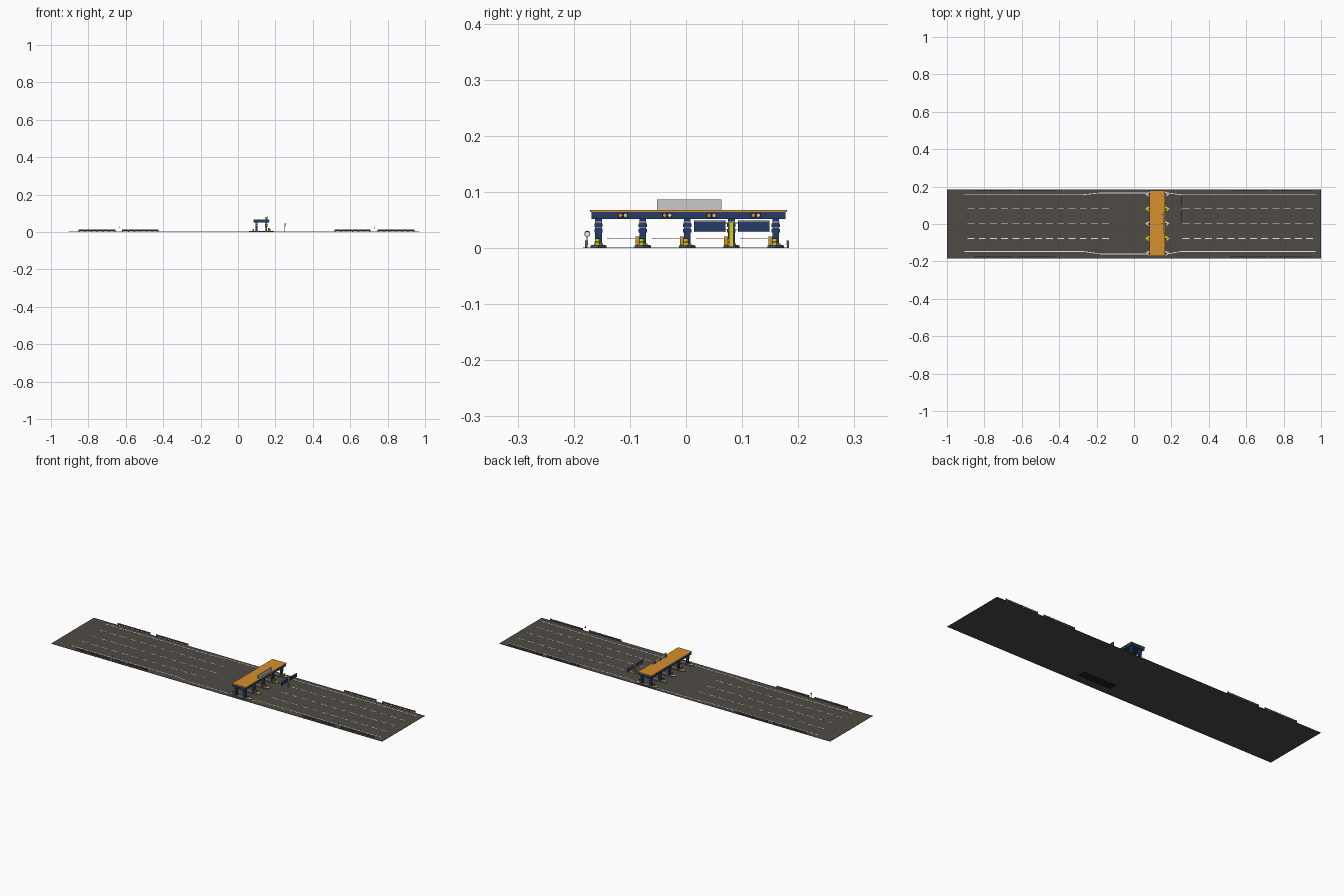
import bpy, bmesh, math
from mathutils import Matrix

if "Cube" in bpy.data.objects:
    bpy.data.objects.remove(bpy.data.objects["Cube"])

def mat(name, r, g, b):
    m = bpy.data.materials.new(name)
    m.diffuse_color = (r, g, b, 1)
    m.use_nodes = True
    m.node_tree.nodes["Principled BSDF"].inputs["Base Color"].default_value = m.diffuse_color
    return m

ASPHALT = mat("asphalt", 0.078, 0.070, 0.060)
WHITE = mat("white_paint", 0.80, 0.80, 0.78)
ORANGE = mat("roof_orange", 0.66, 0.28, 0.025)
NAVY = mat("navy", 0.018, 0.045, 0.14)
GREY = mat("light_grey", 0.58, 0.60, 0.60)
CONCRETE = mat("concrete", 0.13, 0.13, 0.125)
BLACK = mat("black", 0.012, 0.012, 0.012)
YELLOW = mat("yellow", 0.70, 0.62, 0.01)
RED = mat("red", 0.55, 0.03, 0.02)

def finish(name, bm, m):
    bmesh.ops.recalc_face_normals(bm, faces=bm.faces)
    me = bpy.data.meshes.new(name)
    bm.to_mesh(me)
    bm.free()
    me.materials.append(m)
    o = bpy.data.objects.new(name, me)
    bpy.context.collection.objects.link(o)
    return o

def boxes(name, m, spans):
    """One object out of boxes given as (x0, x1, y0, y1, z0, z1)."""
    bm = bmesh.new()
    for x0, x1, y0, y1, z0, z1 in spans:
        t = Matrix.Translation(((x0 + x1) / 2, (y0 + y1) / 2, (z0 + z1) / 2))
        bmesh.ops.create_cube(bm, size=1, matrix=t @ Matrix.Diagonal((x1 - x0, y1 - y0, z1 - z0, 1)))
    return finish(name, bm, m)

def cyl(name, m, x, y, z, r, h, axis='Z', seg=12):
    rot = Matrix.Rotation(math.pi / 2, 4, 'Y') if axis == 'X' else Matrix()
    bm = bmesh.new()
    bmesh.ops.create_cone(bm, cap_ends=True, segments=seg, radius1=r, radius2=r, depth=h,
                          matrix=Matrix.Translation((x, y, z)) @ rot)
    return finish(name, bm, m)

def prism(name, m, outline, z0, z1):
    """Extrude an xy outline from z0 to z1."""
    bm = bmesh.new()
    f = bm.faces.new([bm.verts.new((x, y, z0)) for x, y in outline])
    g = bmesh.ops.extrude_face_region(bm, geom=[f])
    bmesh.ops.translate(bm, vec=(0, 0, z1 - z0), verts=[v for v in g['geom'] if isinstance(v, bmesh.types.BMVert)])
    return finish(name, bm, m)

TOP = 0.0015
PAINT = TOP + 0.0006
CX = 0.125                                   # plaza centre along the road
ISLANDS = [0.002 + 0.079 * k for k in (-2, -1, 0, 1, 2)]
LANES = [(a + b) / 2 for a, b in zip(ISLANDS, ISLANDS[1:])]

# road and the buried pad below the first lane
boxes("road", ASPHALT, [(-1, 1, -0.184, 0.184, 0.0003, TOP)])
boxes("lane_pad", BLACK, [(0.03, 0.23, LANES[0] - 0.024, LANES[0] + 0.024, 0, 0.001)])

# dashed lane lines
dashes = []
for y in ISLANDS[1:4]:
    for start, end in ((-0.89, -0.12), (0.26, 0.99)):
        x = start
        while x < end - 0.01:
            dashes.append((x, min(x + 0.037, end), y - 0.002, y + 0.002, TOP - 0.0005, PAINT))
            x += 0.06
boxes("lane_dashes", WHITE, dashes)

# edge lines that widen around the plaza
for name, y0, y1 in (("edge_line_back", 0.157, 0.166), ("edge_line_front", -0.147, -0.160)):
    path = [(-0.906, y0), (-0.27, y0), (-0.18, y1), (0.18, y1), (0.25, y0), (0.97, y0)]
    prism(name, WHITE, [(x, y - 0.002) for x, y in path] + [(x, y + 0.002) for x, y in reversed(path)],
          TOP - 0.0005, PAINT)

# islands with everything standing on them
for i, y in enumerate(ISLANDS):
    w = 0.0145
    nose = lambda s, inset: [(CX + s * 0.042, y - w + inset), (CX + s * (0.056 - inset), y - w * 0.6),
                             (CX + s * (0.067 - inset), y), (CX + s * (0.056 - inset), y + w * 0.6),
                             (CX + s * 0.042, y + w - inset)]
    prism("island", CONCRETE, nose(-1, 0) + nose(1, 0)[::-1], TOP - 0.0005, 0.005)
    for s in (-1, 1):
        prism("island_nose_paint", YELLOW if i in (1, 3) else GREY, nose(s, 0.002), 0.0045, 0.0056)
        # column with foot, collars and head
        x = CX + s * 0.026
        boxes("column", NAVY, [(x - 0.005, x + 0.005, y - 0.006, y + 0.006, 0.005, 0.053),
                               (x - 0.0065, x + 0.0065, y - 0.0075, y + 0.0075, 0.028, 0.034),
                               (x - 0.0065, x + 0.0065, y - 0.0075, y + 0.0075, 0.038, 0.044)])
        boxes("column_foot", CONCRETE, [(x - 0.007, x + 0.007, y - 0.008, y + 0.008, 0.004, 0.008)])
        boxes("column_collar", GREY, [(x - 0.0055, x + 0.0055, y - 0.0065, y + 0.0065, z, z + 0.0015)
                                      for z in (0.0355, 0.046)])
        # crash post in front of the column
        cx = CX + s * 0.044
        cyl("crash_post", YELLOW, cx, y - 0.002, 0.0105, 0.0045, 0.012)
        cyl("crash_post_band", BLACK, cx, y - 0.002, 0.011, 0.0047, 0.002)
        cyl("crash_post_cap", BLACK, cx, y - 0.002, 0.0168, 0.0046, 0.001)

# barrier cabinets and arms, one per lane
for i, y in enumerate(LANES):
    x = CX + 0.04
    side = 1 if i < 2 else -1
    by = ISLANDS[i + 1] - 0.009
    boxes("barrier_cabinet", ORANGE, [(x - 0.005, x + 0.005, by - 0.004, by + 0.003, 0.004, 0.021)])
    boxes("barrier_arm", GREY, [(x + 0.005, x + 0.0062, y - 0.024, by, 0.0162, 0.0175)])
    boxes("barrier_arm_stripes", RED, [(x + 0.0048, x + 0.0064, yy, yy + 0.004, 0.0161, 0.0176)
                                       for yy in (y - 0.02, y - 0.008, y + 0.004)])

# canopy: navy fascia and orange roof
boxes("canopy_fascia", NAVY, [(0.085, 0.165, -0.168, 0.177, 0.052, 0.0645)])
boxes("canopy_roof", ORANGE, [(0.083, 0.167, -0.171, 0.18, 0.0645, 0.068)])

# lane signals on both sides of the canopy
for y in [v + 0.004 for v in LANES]:
    for s in (-1, 1):
        fx = CX + s * 0.0405
        boxes("lane_signal", BLACK, [(fx - 0.0015, fx + 0.0015, y - 0.009, y + 0.009, 0.0545, 0.0625)])
        cyl("signal_lamp_orange", ORANGE, fx + s * 0.0015, y - 0.0045, 0.0585, 0.003, 0.001, 'X')
        cyl("signal_lamp_white", GREY, fx + s * 0.0015, y + 0.0045, 0.0585, 0.003, 0.001, 'X')

# billboard on the roof, with struts behind
boxes("roof_billboard", GREY, [(0.154, 0.158, -0.052, 0.063, 0.067, 0.087)])
boxes("billboard_struts", CONCRETE, [(0.148, 0.154, y - 0.001, y + 0.001, 0.067, 0.08) for y in (-0.04, 0.005, 0.05)])

# T-shaped direction sign beyond the plaza
SX, SY = 0.25, 0.081
boxes("sign_post", YELLOW, [(SX - 0.002, SX + 0.002, SY - 0.004, SY + 0.004, TOP, 0.047)])
boxes("sign_post_foot", CONCRETE, [(SX - 0.004, SX + 0.004, SY - 0.007, SY + 0.007, TOP - 0.0005, 0.004)])
boxes("sign_crossbeam", GREY, [(SX - 0.0015, SX + 0.0005, 0.014, 0.149, z, z + 0.0015) for z in (0.033, 0.044)])
for y0, y1 in ((0.014, 0.070), (0.093, 0.149)):
    boxes("sign_board", NAVY, [(SX, SX + 0.003, y0, y1, 0.029, 0.049)])
    boxes("sign_board_trim", GREY, [(SX + 0.0025, SX + 0.0034, y0 + 0.001, y1 - 0.001, z, z + 0.0006)
                                    for z in (0.0297, 0.0477)])

# guard rails along both edges
for y, s in ((-0.178, 1), (0.182, -1)):
    for x0, x1 in ((-0.853, -0.655), (-0.62, -0.425), (0.516, 0.709), (0.746, 0.944)):
        n = 6
        xs = [x0 + 0.003 + k * (x1 - x0 - 0.006) / n for k in range(n + 1)]
        boxes("guard_rail_posts", CONCRETE, [(x - 0.002, x + 0.002, y - 0.0018, y + 0.0012, TOP, 0.014) for x in xs])
        boxes("guard_rail", CONCRETE, [(x0, x1, y + s * 0.002 - 0.0012, y + s * 0.002 + 0.0012, z, z + 0.0035)
                                    for z in (0.0055, 0.0105)])
        boxes("guard_rail_groove", BLACK, [(x0, x1, y + s * 0.0015 - 0.0008, y + s * 0.0015 + 0.0008, 0.009, 0.0105)])

# round roadside signs
for x, z in ((-0.634, 0.026), (0.73, 0.025)):
    cyl("round_sign_post", GREY, x, -0.176, z / 2, 0.0009, z - 0.002, seg=8)
    cyl("round_sign_rim", CONCRETE, x + 0.001, -0.176, z, 0.005, 0.0012, 'X', 20)
    cyl("round_sign_face", WHITE, x + 0.0016, -0.176, z, 0.0039, 0.0008, 'X', 20)
